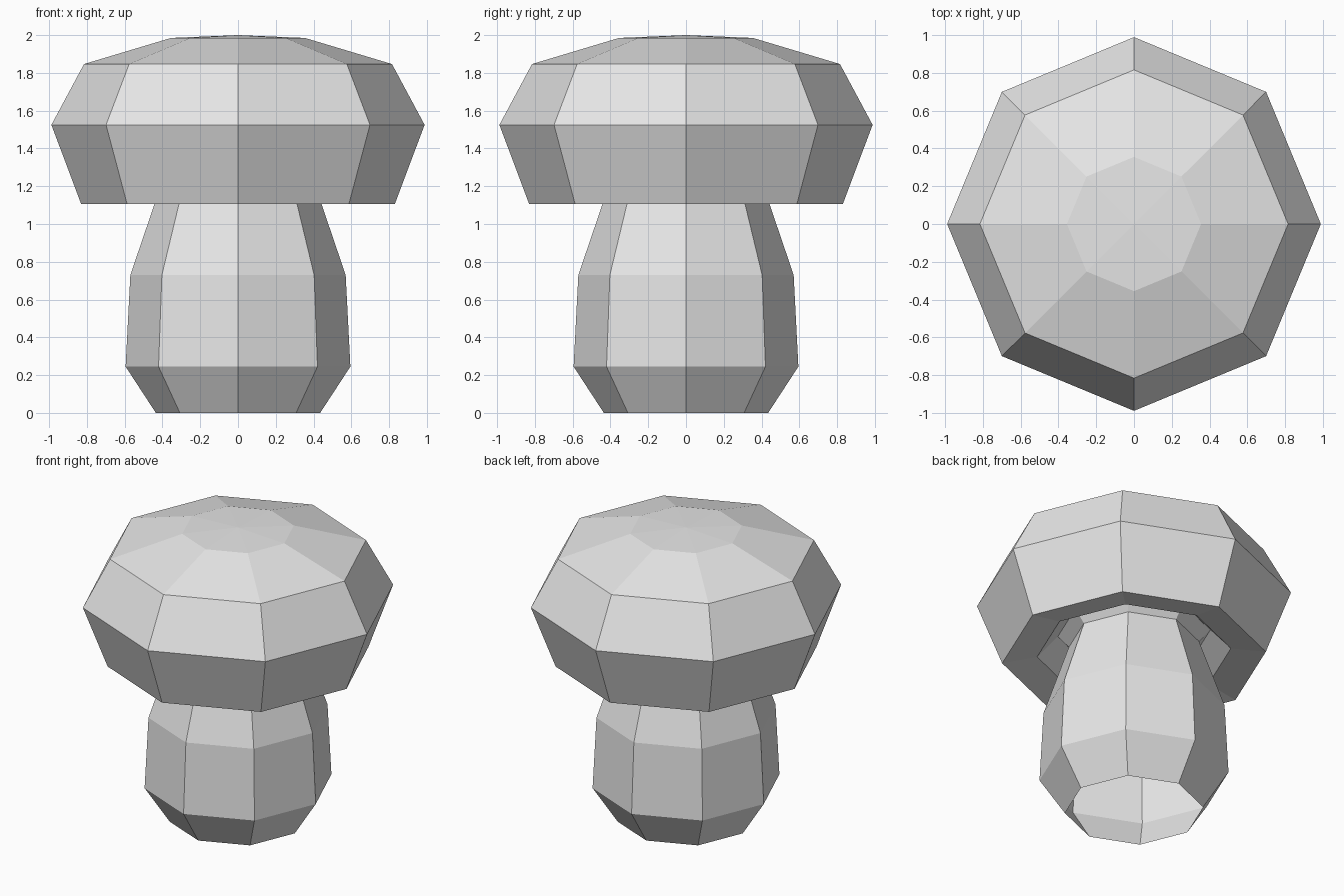
import bpy
import bmesh
from math import cos, sin, pi

SIDES = 8

default_cube = bpy.data.objects.get("Cube")
if default_cube:
    bpy.data.objects.remove(default_cube, do_unlink=True)

grey = bpy.data.materials.new("plain grey")
grey.use_nodes = True
grey.diffuse_color = (0.8, 0.8, 0.8, 1)
grey.node_tree.nodes["Principled BSDF"].inputs["Base Color"].default_value = (0.8, 0.8, 0.8, 1)


def lathe(name, profile):
    """Flat-sided shell turned around z; a zero radius closes at a point."""
    bm = bmesh.new()
    rings = []
    for radius, z in profile:
        count = SIDES if radius else 1
        angles = [2 * pi * i / SIDES for i in range(count)]
        rings.append([bm.verts.new((radius * cos(a), radius * sin(a), z)) for a in angles])
    for low, high in zip(rings, rings[1:]):
        for i in range(SIDES):
            j = (i + 1) % SIDES
            if len(high) == 1:
                bm.faces.new((low[i], low[j], high[0]))
            else:
                bm.faces.new((low[i], low[j], high[j], high[i]))
    mesh = bpy.data.meshes.new(name)
    bm.to_mesh(mesh)
    bm.free()
    mesh.materials.append(grey)
    obj = bpy.data.objects.new(name, mesh)
    bpy.context.collection.objects.link(obj)
    return obj


# Hollow stem, open at the foot, flaring out at its neck to meet the cap
lathe("stem", [(0.435, 0), (0.595, 0.245), (0.57, 0.73), (0.41, 1.2), (0.48, 1.28)])

# Cap: groove around the neck, underside lip, bulging side and shallow crown
lathe("cap", [(0.48, 1.28), (0.61, 1.14), (0.83, 1.105), (0.988, 1.525),
              (0.815, 1.847), (0.355, 1.985), (0, 2.0)])
